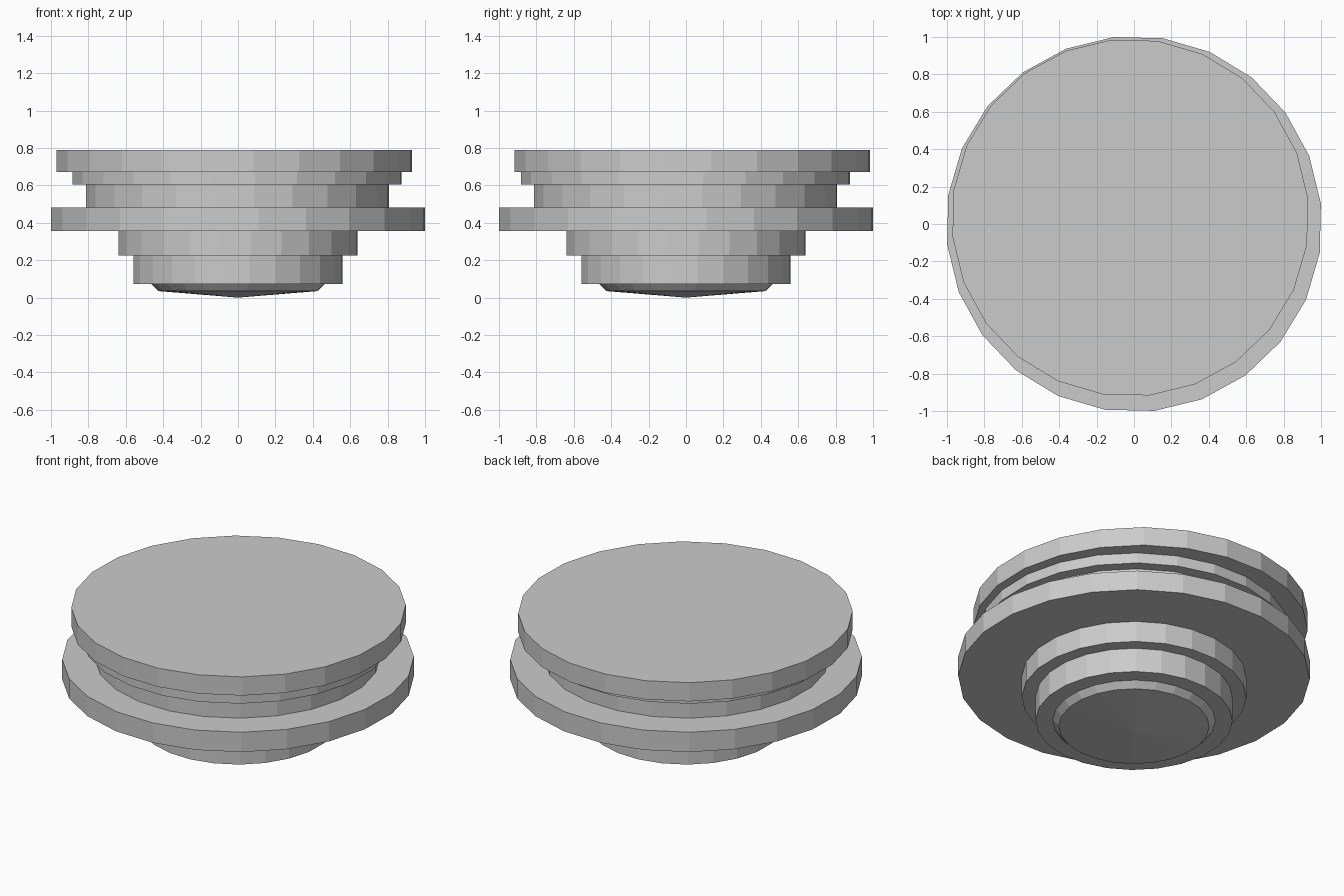
import bpy, bmesh
from math import cos, sin, radians

if "Cube" in bpy.data.objects:
    bpy.data.objects.remove(bpy.data.objects["Cube"])

SIDES = 24
TURN = radians(6.2)


def lathe(name, rings, centre=(0, 0), tip=None):
    """Faceted solid through (radius, z) rings, lowest first; optional pointed base."""
    bm = bmesh.new()
    loops = []
    for r, z in rings:
        loops.append([bm.verts.new((centre[0] + r * cos(TURN + radians(360 * i / SIDES)),
                                    centre[1] + r * sin(TURN + radians(360 * i / SIDES)), z))
                      for i in range(SIDES)])
    for low, high in zip(loops, loops[1:]):
        for i in range(SIDES):
            j = (i + 1) % SIDES
            bm.faces.new((low[i], low[j], high[j], high[i]))
    bm.faces.new(loops[-1])
    if tip is None:
        bm.faces.new(loops[0][::-1])
    else:
        point = bm.verts.new((centre[0], centre[1], tip))
        for i in range(SIDES):
            bm.faces.new((loops[0][(i + 1) % SIDES], loops[0][i], point))
    bmesh.ops.recalc_face_normals(bm, faces=bm.faces)
    mesh = bpy.data.meshes.new(name)
    bm.to_mesh(mesh)
    bm.free()
    obj = bpy.data.objects.new(name, mesh)
    bpy.context.collection.objects.link(obj)
    return obj


# Shallow pointed base
lathe("base_cone", [(0.43, 0.035), (0.465, 0.072)], tip=0.0)

# Stacked discs: name, radius, bottom, top, centre
for name, r, z0, z1, c in [
    ("lower_hub", 0.563, 0.072, 0.225, (0, 0)),
    ("upper_hub", 0.642, 0.225, 0.357, (0, 0)),
    ("wide_flange", 1.005, 0.357, 0.482, (0, 0)),
    ("neck", 0.815, 0.482, 0.606, (-0.003, -0.002)),
    ("collar", 0.885, 0.606, 0.672, (-0.005, -0.003)),
    ("top_plate", 0.956, 0.672, 0.79, (-0.02, 0.034)),
]:
    lathe(name, [(r, z0), (r, z1)], c)
